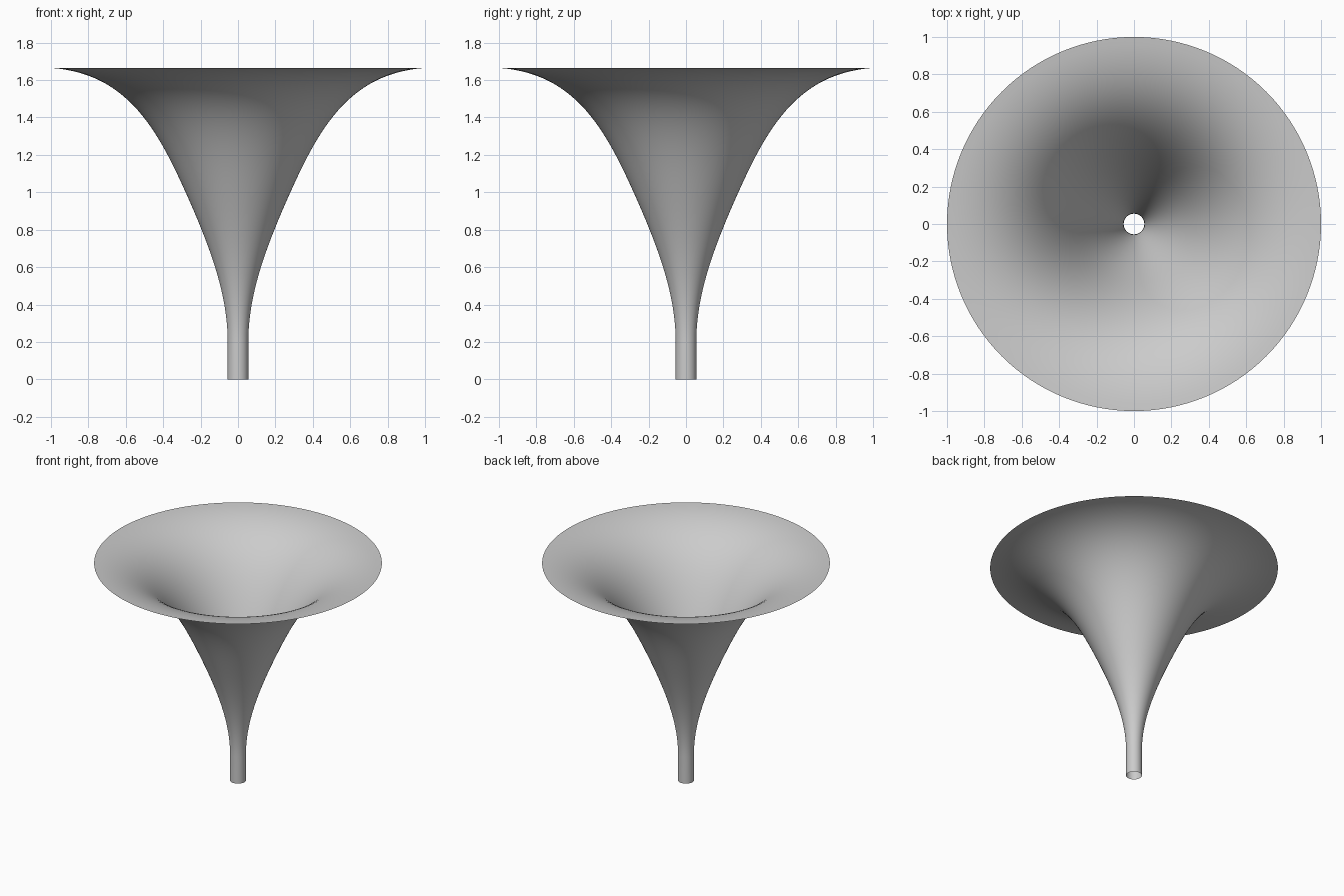
import bpy, bmesh, math
from mathutils import Vector
from mathutils.geometry import interpolate_bezier

cube = bpy.data.objects.get("Cube")
if cube:
    bpy.data.objects.remove(cube, do_unlink=True)

SEGMENTS = 128


def profile_point(radius, height):
    return Vector((radius, 0, height))


# One flat grey for the whole horn
grey = bpy.data.materials.new("plain grey")
grey.use_nodes = True
colour = (0.6, 0.6, 0.6, 1)
grey.diffuse_color = colour
grey.node_tree.nodes["Principled BSDF"].inputs["Base Color"].default_value = colour

# Profile: straight throat pipe, slow flare, then wide bell
throat = [(0.055, 0.2), (0.055, 0.45), (0.145, 0.7), (0.28, 1.0)]
bell = [(0.28, 1.0), (0.4375, 1.35), (0.6, 1.637), (1.0, 1.665)]
profile = [profile_point(0.055, 0)]
profile += interpolate_bezier(*[profile_point(*p) for p in throat], 20)
profile += interpolate_bezier(*[profile_point(*p) for p in bell], 28)[1:]

# Revolve the profile into a thin open shell
bm = bmesh.new()
verts = [bm.verts.new(p) for p in profile]
edges = [bm.edges.new(pair) for pair in zip(verts, verts[1:])]
bmesh.ops.spin(bm, geom=verts + edges, cent=(0, 0, 0), axis=(0, 0, 1),
               angle=math.tau, steps=SEGMENTS, use_merge=False)
bmesh.ops.remove_doubles(bm, verts=bm.verts, dist=0.0001)

# Point the faces outwards
bm.normal_update()
inward = [f for f in bm.faces
          if f.normal.xy.dot(f.calc_center_median().xy) < 0]
bmesh.ops.reverse_faces(bm, faces=inward)

mesh = bpy.data.meshes.new("horn")
bm.to_mesh(mesh)
bm.free()
mesh.materials.append(grey)
horn = bpy.data.objects.new("horn", mesh)
bpy.context.collection.objects.link(horn)
for poly in mesh.polygons:
    poly.use_smooth = True
